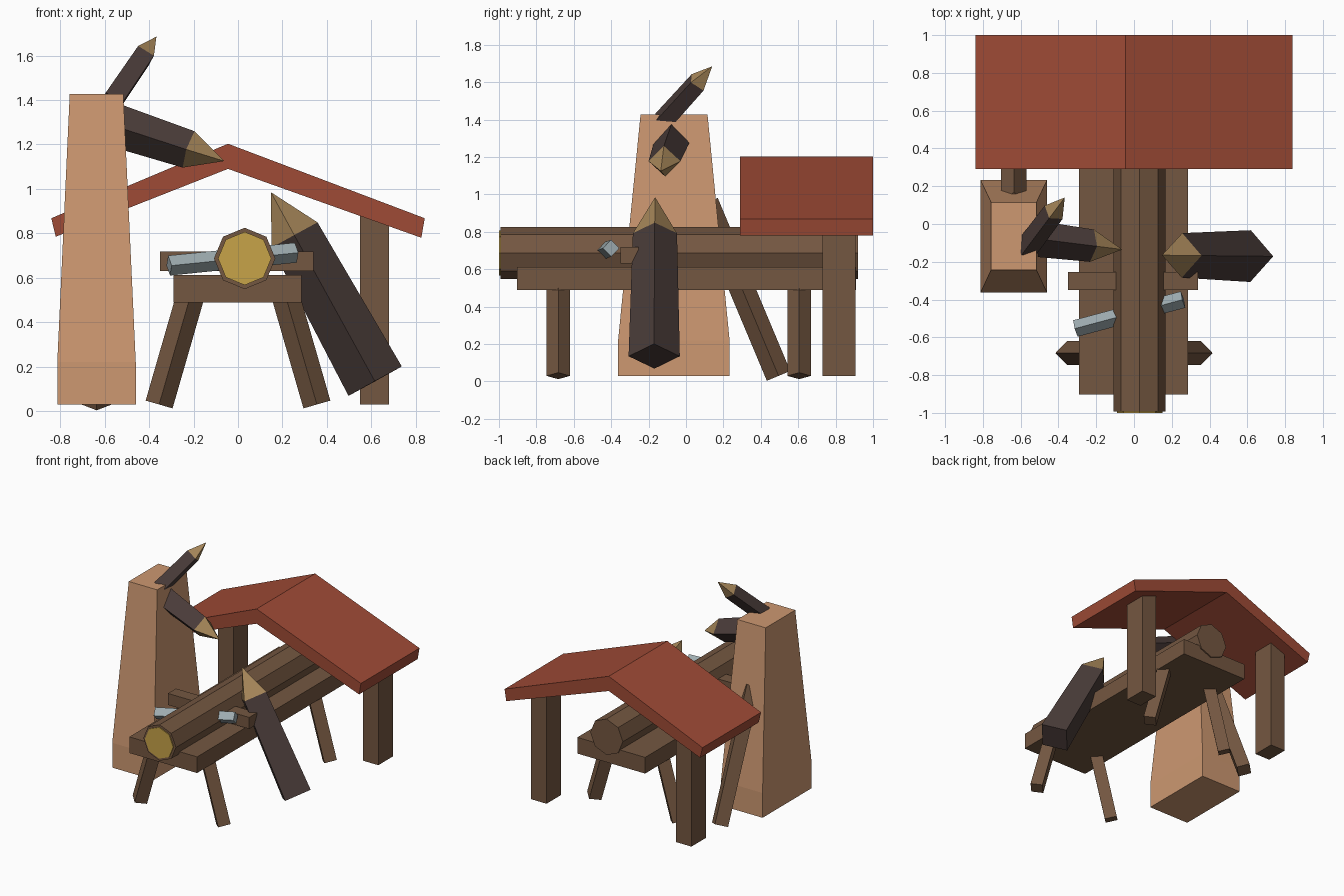
import bpy, bmesh
from math import cos, sin, tau
from mathutils import Vector

cube = bpy.data.objects.get("Cube")
if cube:
    bpy.data.objects.remove(cube, do_unlink=True)


def material(name, r, g, b):
    colour = [(c / 255 / 12.92 if c < 11 else ((c / 255 + 0.055) / 1.055) ** 2.4) for c in (r, g, b)] + [1]
    mat = bpy.data.materials.new(name)
    mat.use_nodes = True
    mat.diffuse_color = colour
    mat.node_tree.nodes["Principled BSDF"].inputs["Base Color"].default_value = colour
    return mat


ROOF = material("red_roof", 159, 75, 54)
TAN = material("tan_block", 205, 152, 113)
WOOD = material("brown_wood", 116, 87, 65)
BARK = material("dark_bark", 74, 60, 57)
TIP = material("sharpened_wood", 166, 134, 89)
CUT = material("golden_cut_wood", 199, 163, 72)
STEEL = material("grey_metal", 158, 172, 176)


def loft(name, rings, mats, tip=None):
    """Join rings of points with quads, cap the ends, or close onto a tip point."""
    bm = bmesh.new()
    loops = [[bm.verts.new(p) for p in ring] for ring in rings]
    n = len(loops[0])
    for a, b in zip(loops, loops[1:]):
        for i in range(n):
            bm.faces.new((a[i], a[(i + 1) % n], b[(i + 1) % n], b[i]))
    bm.faces.new(loops[0])
    if tip is None:
        bm.faces.new(loops[-1])
    else:
        apex = bm.verts.new(tip)
        for i in range(n):
            face = bm.faces.new((loops[-1][i], loops[-1][(i + 1) % n], apex))
            face.material_index = 1
    bmesh.ops.recalc_face_normals(bm, faces=bm.faces)
    mesh = bpy.data.meshes.new(name)
    bm.to_mesh(mesh)
    bm.free()
    for m in mats:
        mesh.materials.append(m)
    obj = bpy.data.objects.new(name, mesh)
    bpy.context.collection.objects.link(obj)
    return obj


def ring(centre, axis, radius, sides):
    """Regular polygon across an axis, with one corner pointing sideways."""
    side = axis.cross(Vector((0, 0, 1))).normalized()
    up = side.cross(axis).normalized()
    return [centre + radius * (cos(tau * i / sides) * side + sin(tau * i / sides) * up)
            for i in range(sides)]


def beam(name, start, end, radius, mat, sides=4):
    a, b = Vector(start), Vector(end)
    return loft(name, [ring(p, b - a, radius, sides) for p in (a, b)], [mat])


def stake(name, base, apex, tip_length, r_base, r_shoulder):
    a, b = Vector(base), Vector(apex)
    axis = (b - a).normalized()
    shoulder = b - axis * tip_length
    return loft(name, [ring(a, axis, r_base, 4), ring(shoulder, axis, r_shoulder, 4)],
                [BARK, TIP], tip=b)


def rect(x0, x1, y0, y1, z):
    return [(x0, y0, z), (x1, y0, z), (x1, y1, z), (x0, y1, z)]


def box(name, x0, x1, y0, y1, z0, z1, mat):
    return loft(name, [rect(x0, x1, y0, y1, z) for z in (z0, z1)], [mat])


# Gabled roof from a bent slab profile
gable = [(-0.82, 0.785), (-0.045, 1.09), (0.825, 0.78), (0.84, 0.868), (-0.045, 1.203), (-0.84, 0.868)]
loft("roof", [[(x, y, z) for x, z in gable] for y in (0.29, 1.0)], [ROOF])

# Roof posts
for label, s in (("left", 1), ("right", -1)):
    c = s * 0.615
    box(label + "_roof_post", c - 0.065, c + 0.065, 0.73, 0.905, 0.03, 0.9, WOOD)

# Tapered block with a straight foot
foot = (-0.813, -0.46, -0.363, 0.233)
loft("tapered_block", [rect(*foot, 0.03), rect(*foot, 0.22),
                       rect(-0.757, -0.516, -0.243, 0.115, 1.427)], [TAN])
beam("block_brace", (-0.636, 0.495, 0.03), (-0.636, 0.107, 0.955), 0.068, WOOD)

# Bench plank with splayed legs
box("bench_plank", -0.29, 0.285, -0.903, 0.91, 0.488, 0.612, WOOD)
for label, s in (("left", 1), ("right", -1)):
    for end, y in (("front", -0.683), ("back", 0.605)):
        beam(f"{end}_{label}_leg", (s * 0.355, y, 0.03), (s * 0.205, y, 0.55), 0.063, WOOD)

# Log with a pale sawn end
beam("log", (0.03, -0.993, 0.687), (0.03, 0.92, 0.687), 0.138, WOOD, 8)
beam("sawn_end", (0.03, -1.0, 0.687), (0.03, -0.992, 0.687), 0.12, CUT, 8)

# Bars through the log
box("cross_bar", -0.35, 0.34, -0.35, -0.253, 0.63, 0.718, WOOD)
beam("metal_bar", (-0.31, -0.553, 0.655), (0.26, -0.4, 0.713), 0.045, STEEL)

# Sharpened stakes
stake("leaning_stake", (0.617, -0.17, 0.135), (0.148, -0.165, 0.985), 0.22, 0.137, 0.118)
stake("middle_stake", (-0.58, -0.07, 1.295), (-0.062, -0.135, 1.125), 0.17, 0.098, 0.086)
stake("upper_stake", (-0.57, -0.13, 1.387), (-0.367, 0.14, 1.685), 0.13, 0.062, 0.059)
